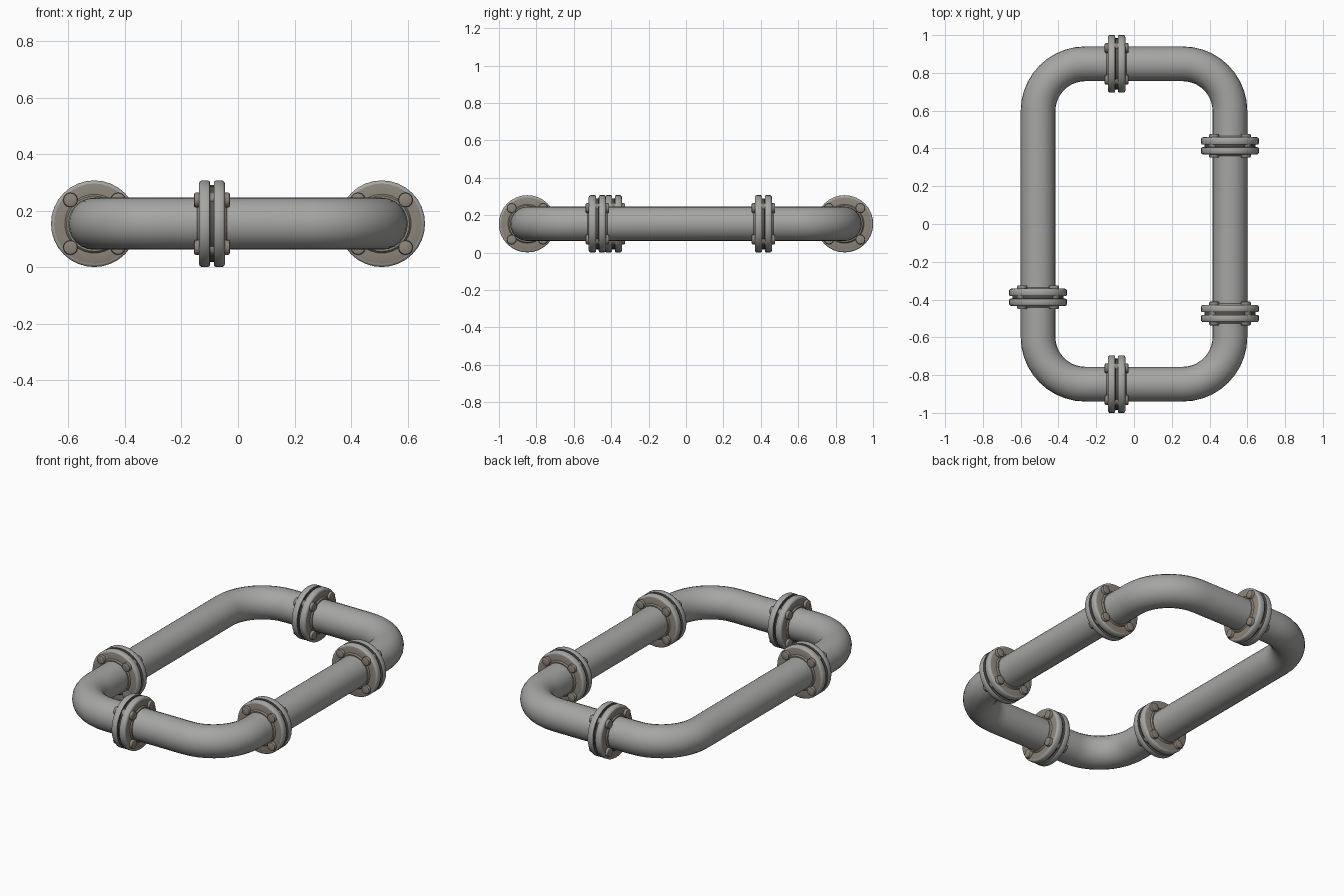
import bpy, bmesh, math
from mathutils import Vector, Matrix

if "Cube" in bpy.data.objects:
    bpy.data.objects.remove(bpy.data.objects["Cube"])

X, Y, Z = 0.508, 0.848, 0.154      # centreline of the pipe loop
PIPE_R, BEND_R, FLANGE_R = 0.092, 0.25, 0.153


def material(name, rgb):
    m = bpy.data.materials.new(name)
    m.diffuse_color = (*rgb, 1)
    m.use_nodes = True
    m.node_tree.nodes["Principled BSDF"].inputs["Base Color"].default_value = m.diffuse_color
    return m


steel = material("grey steel", (0.38, 0.38, 0.37))
rust = material("brown rust", (0.27, 0.235, 0.195))
dark = material("dark gasket", (0.09, 0.08, 0.07))


def finish(name, bm, mats, angle=40):
    bmesh.ops.recalc_face_normals(bm, faces=bm.faces)
    me = bpy.data.meshes.new(name)
    bm.to_mesh(me)
    bm.free()
    for m in mats:
        me.materials.append(m)
    ob = bpy.data.objects.new(name, me)
    bpy.context.collection.objects.link(ob)
    bpy.ops.object.select_all(action='DESELECT')
    ob.select_set(True)
    bpy.context.view_layer.objects.active = ob
    bpy.ops.object.shade_smooth_by_angle(angle=math.radians(angle))
    return ob


def bridge(bm, a, b, mat=0):
    n = len(a)
    for i in range(n):
        f = bm.faces.new((a[i], a[(i + 1) % n], b[(i + 1) % n], b[i]))
        f.material_index = mat


# Closed pipe loop: a round section swept around a rounded rectangle
bm = bmesh.new()
rings, steps, sides = [], 10, 24
for k, (sx, sy) in enumerate([(1, 1), (-1, 1), (-1, -1), (1, -1)]):
    c = Vector((sx * (X - BEND_R), sy * (Y - BEND_R), Z))
    for s in range(steps + 1):
        t = math.pi / 2 * (k + s / steps)
        out = Vector((math.cos(t), math.sin(t), 0))
        ring = []
        for j in range(sides):
            a = 2 * math.pi * j / sides
            p = c + out * (BEND_R + PIPE_R * math.cos(a))
            ring.append(bm.verts.new(p + Vector((0, 0, PIPE_R * math.sin(a)))))
        rings.append(ring)
for i, ring in enumerate(rings):
    bridge(bm, ring, rings[(i + 1) % len(rings)])
finish("pipe_loop", bm, [steel])


def lathe(bm, profile, sides=32):
    """Revolve (radius, height, material) points around the local z axis."""
    prev = None
    for r, h, mat in profile:
        ring = [bm.verts.new((r * math.cos(2 * math.pi * i / sides),
                              r * math.sin(2 * math.pi * i / sides), h))
                for i in range(sides)]
        if prev:
            bridge(bm, prev, ring, mat)
        prev = ring


# Half of the flange section, from the pipe outwards and back to the gasket
half = [(0.085, 0.053, 1), (0.098, 0.053, 1), (0.104, 0.046, 1),
        (0.142, 0.046, 1), (0.149, 0.043, 0), (FLANGE_R, 0.037, 0),
        (FLANGE_R, 0.014, 0), (0.150, 0.008, 0), (0.136, 0.007, 2)]


def flange(name, x, y, axis):
    bm = bmesh.new()
    # Mirrored section; materials shift by one because they colour segments
    back = [(r, -h, half[i + 1][2] if i + 1 < len(half) else 2)
            for i, (r, h, m) in enumerate(half)]
    lathe(bm, half + back[::-1])
    # Four bolts through both plates
    for i in range(4):
        a = math.pi / 4 + i * math.pi / 2
        pos = Matrix.Translation((0.119 * math.cos(a), 0.119 * math.sin(a), 0))
        made = bmesh.ops.create_cone(bm, cap_ends=True, segments=12, radius1=0.026,
                                     radius2=0.026, depth=0.126, matrix=pos)
        faces = {f for v in made["verts"] for f in v.link_faces}
        for f in faces:
            f.material_index = 1
        rim = [e for e in {e for f in faces for e in f.edges}
               if abs(e.verts[0].co.z - e.verts[1].co.z) < 1e-5]
        bmesh.ops.bevel(bm, geom=rim, offset=0.006, segments=2,
                        affect='EDGES', profile=0.5, material=1)
    ob = finish(name, bm, [steel, rust, dark])
    ob.location = (x, y, Z)
    if axis == "x":
        ob.rotation_euler = (0, math.pi / 2, 0)
    else:
        ob.rotation_euler = (math.pi / 2, 0, 0)


flange("front_flange", -0.092, -Y, "x")
flange("back_flange", -0.092, Y, "x")
flange("left_flange", -X, -0.388, "y")
flange("right_front_flange", X, -0.474, "y")
flange("right_back_flange", X, 0.414, "y")
